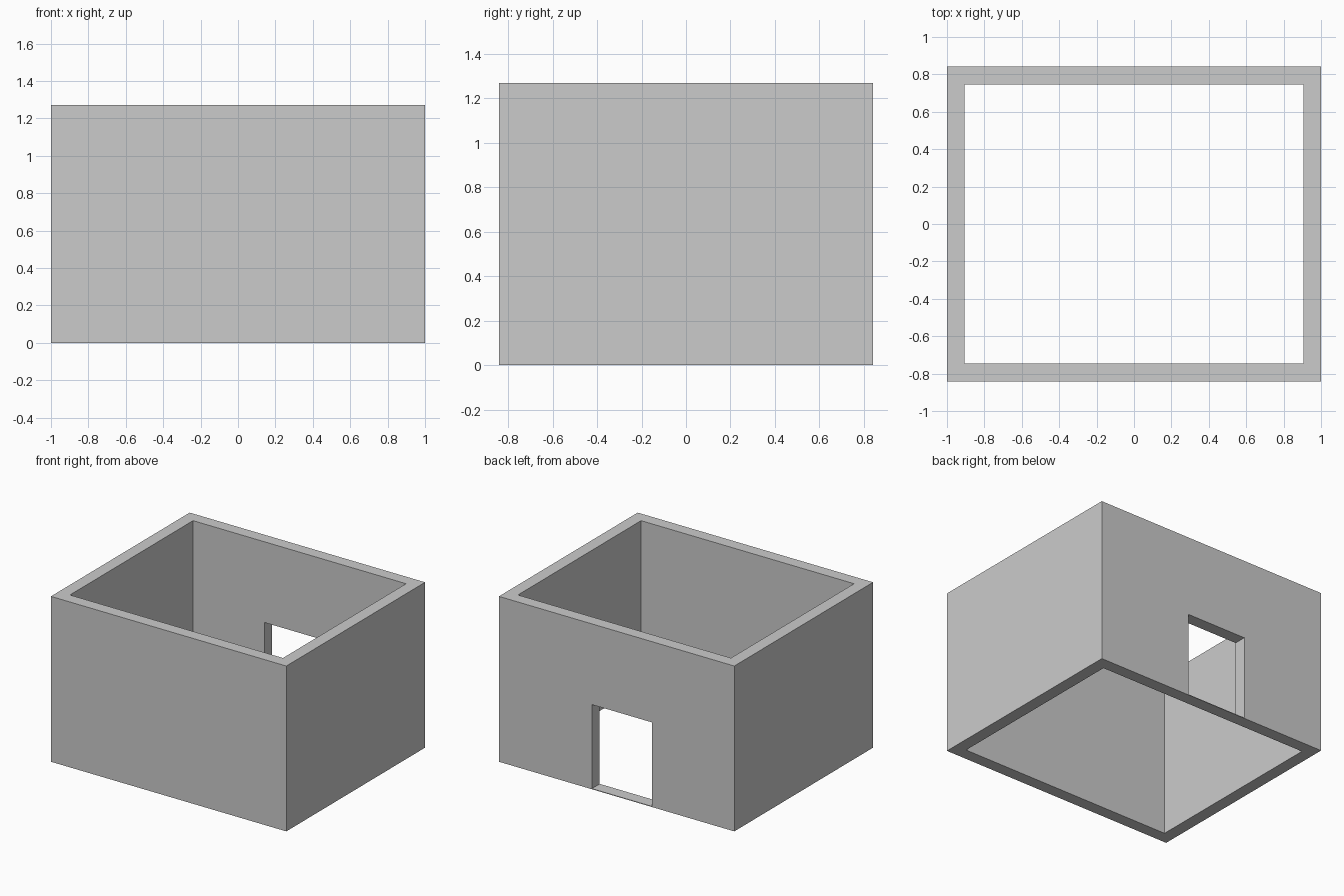
import bpy

if "Cube" in bpy.data.objects:
    bpy.data.objects.remove(bpy.data.objects["Cube"])

# One flat wall colour
plaster = bpy.data.materials.new("plaster grey")
plaster.diffuse_color = (0.6, 0.6, 0.6, 1)
plaster.use_nodes = True
plaster.node_tree.nodes["Principled BSDF"].inputs["Base Color"].default_value = plaster.diffuse_color

X, Y, H, T = 1.0, 0.842, 1.27, 0.095   # half sizes, height, wall thickness
SILL = 0.005


def box(name, x0, x1, y0, y1, z0, z1):
    bpy.ops.mesh.primitive_cube_add(
        size=1, location=((x0 + x1) / 2, (y0 + y1) / 2, (z0 + z1) / 2))
    ob = bpy.context.object
    ob.name = name
    ob.scale = (x1 - x0, y1 - y0, z1 - z0)
    bpy.ops.object.transform_apply(location=True, rotation=False, scale=True)
    ob.data.materials.append(plaster)
    return ob


def cut(target, cutter):
    mod = target.modifiers.new(cutter.name, 'BOOLEAN')
    mod.operation = 'DIFFERENCE'
    mod.solver = 'EXACT'
    mod.object = cutter
    bpy.context.view_layer.objects.active = target
    bpy.ops.object.modifier_apply(modifier=mod.name)
    bpy.data.objects.remove(cutter)


# Four walls, open at top and bottom
walls = box("walls", -X, X, -Y, Y, 0, H)
cut(walls, box("room_cutter", -X + T, X - T, -Y + T, Y - T, -1, H + 1))

# Doorway in the back wall, over a thin threshold
cut(walls, box("door_cutter", -0.30, 0.21, Y - 2 * T, Y + T, SILL, 0.65))
